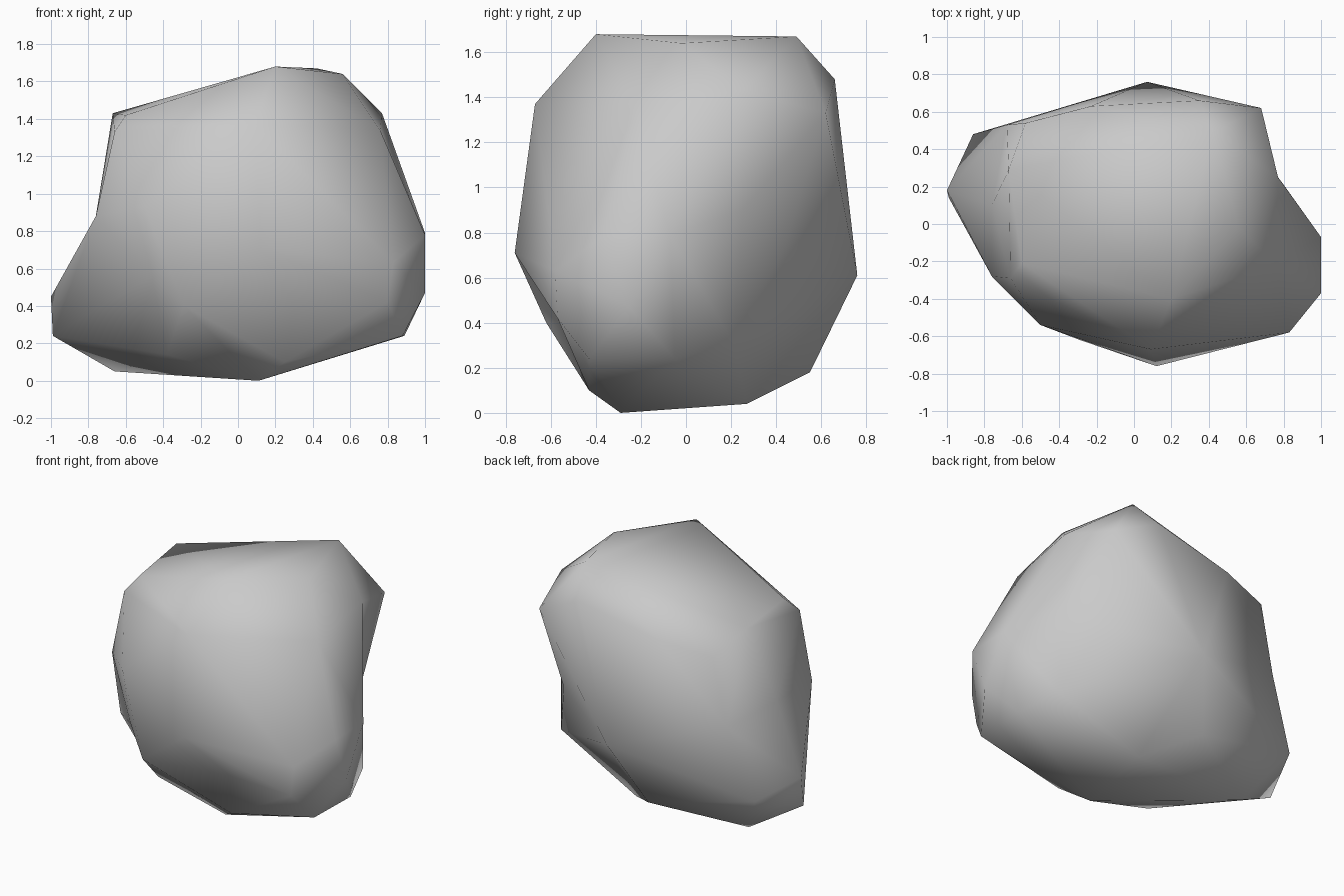
import bpy
import bmesh
from mathutils import Vector

# Start from a scene without the default cube
default_cube = bpy.data.objects.get("Cube")
if default_cube:
    bpy.data.objects.remove(default_cube, do_unlink=True)


def make_material(name, red, green, blue):
    """Plain flat-coloured material."""
    material = bpy.data.materials.new(name)
    material.use_nodes = True
    colour = (red, green, blue, 1.0)
    material.diffuse_color = colour
    shader = material.node_tree.nodes["Principled BSDF"]
    shader.inputs["Base Color"].default_value = colour
    return material


def wrap_corners(corners, centre, flatten):
    """Wrap a closed skin around corner points, keeping shallow dents.

    The points are drawn towards a sphere, joined by a convex hull there,
    and then each corner returns to its own place.
    """
    mesh = bmesh.new()
    home = {}
    for corner in corners:
        offset = corner - centre
        vert = mesh.verts.new(offset.normalized() * offset.length ** flatten)
        home[vert] = corner
    bmesh.ops.convex_hull(mesh, input=list(mesh.verts))
    unused = [vert for vert in mesh.verts if not vert.link_faces]
    for vert in unused:
        del home[vert]
    bmesh.ops.delete(mesh, geom=unused, context='VERTS')
    for vert, corner in home.items():
        vert.co = corner
    bmesh.ops.recalc_face_normals(mesh, faces=list(mesh.faces))
    return mesh


# Corners of the boulder in hundredths of a unit, grouped by region
crown = [(20, -40, 168), (42, 49, 167), (56, -2, 164), (-67, 29, 143),
         (-60, -21, 142)]
shoulders = [(35, 66, 148), (68, 62, 133), (77, 25, 143), (76, -22, 134),
             (9, -67, 137), (-66, -29, 133), (-58, 54, 130), (-23, 63, 136)]
waist = [(100, -7, 79), (100, -37, 78), (83, -58, 63), (12, -76, 71),
         (-50, -54, 93), (-46, -51, 56), (-76, -28, 88), (-76, 10, 88),
         (-68, 53, 84), (7, 76, 61), (62, 44, 74), (77, 25, 90)]
skirt = [(100, -25, 47), (80, 21, 31), (-10, 55, 18), (-86, 48, 36),
         (-100, 18, 45), (-99, 14, 24), (-29, -62, 40)]
front_dent = [(80, -57, 42), (30, -51, 40)]
base = [(88, -43, 24), (89, -5, 24), (11, -29, 0), (25, -43, 10),
        (-38, -32, 14), (-66, 26, 5), (19, 27, 4)]

corners = [Vector(point) / 100
           for point in crown + shoulders + waist + skirt + front_dent + base]

# Boulder
skin = wrap_corners(corners, centre=Vector((0, 0, 0.8)), flatten=0.3)
boulder_mesh = bpy.data.meshes.new("boulder")
skin.to_mesh(boulder_mesh)
skin.free()
boulder_mesh.materials.append(make_material("stone grey", 0.59, 0.59, 0.59))
boulder_mesh.shade_smooth()

boulder = bpy.data.objects.new("boulder", boulder_mesh)
bpy.context.collection.objects.link(boulder)
